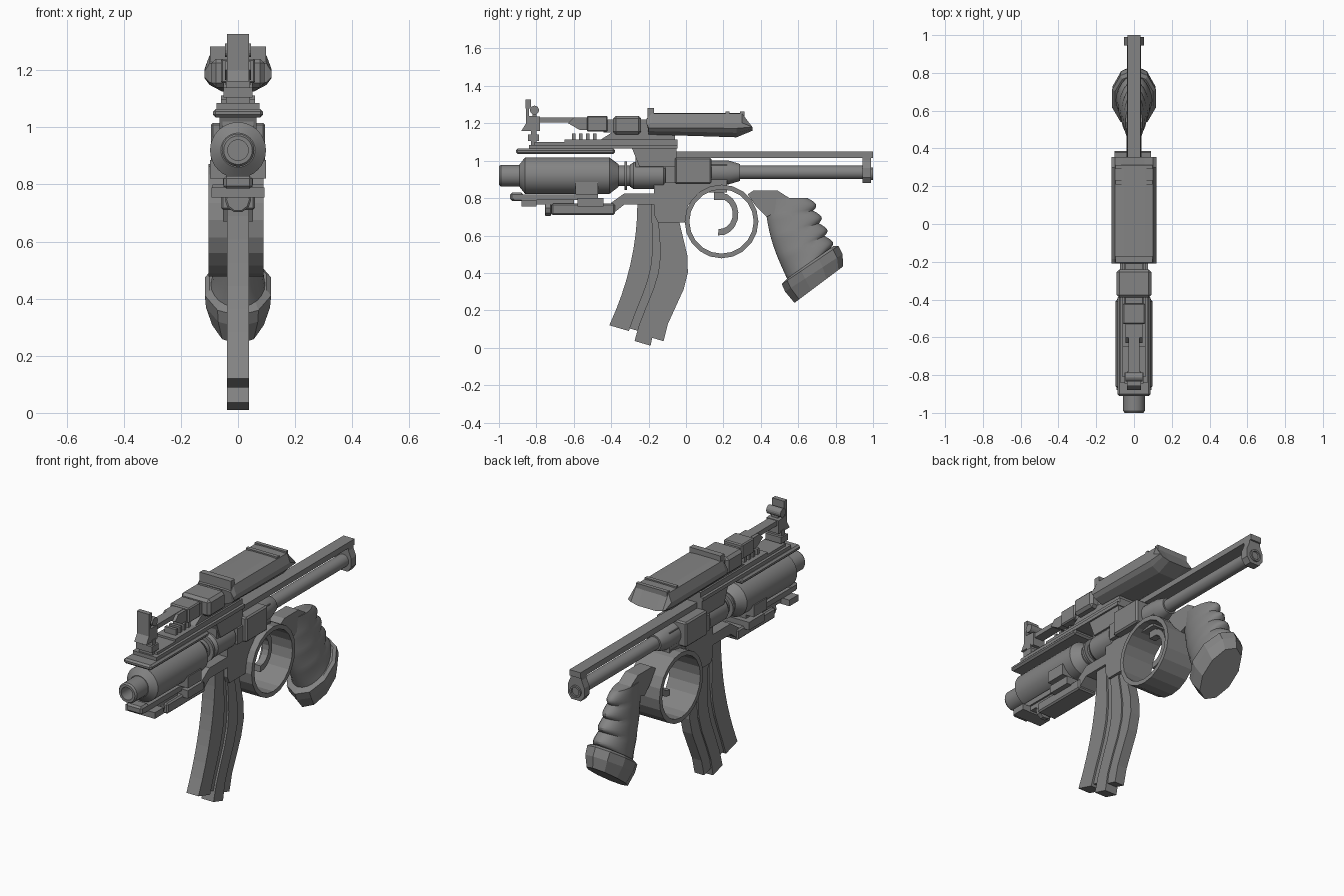
import bpy, bmesh, math
from mathutils import Vector

default_cube = bpy.data.objects.get("Cube")
if default_cube:
    bpy.data.objects.remove(default_cube)

metal = bpy.data.materials.new("gunmetal grey")
metal.use_nodes = True
grey = (.23, .23, .23, 1)
metal.diffuse_color = grey
metal.node_tree.nodes["Principled BSDF"].inputs["Base Color"].default_value = grey


def loft(name, rings, closed=False, smooth=False):
    """Skin a list of equal-length rings; cap the ends unless closed."""
    bm = bmesh.new()
    rows = [[bm.verts.new(point) for point in ring] for ring in rings]
    pairs = list(zip(rows, rows[1:]))
    if closed:
        pairs.append((rows[-1], rows[0]))
    else:
        bm.faces.new(rows[0])
        bm.faces.new(rows[-1])
    for first, second in pairs:
        for i in range(len(first)):
            bm.faces.new((first[i - 1], first[i], second[i], second[i - 1]))
    bmesh.ops.recalc_face_normals(bm, faces=bm.faces)
    mesh = bpy.data.meshes.new(name)
    bm.to_mesh(mesh)
    bm.free()
    mesh.materials.append(metal)
    part = bpy.data.objects.new(name, mesh)
    bpy.context.collection.objects.link(part)
    if smooth:
        bpy.ops.object.select_all(action='DESELECT')
        part.select_set(True)
        bpy.context.view_layer.objects.active = part
        bpy.ops.object.shade_smooth_by_angle(angle=math.radians(32))
    return part


def side(name, half_width, outline):
    """Extrude a (y, z) outline evenly to both sides."""
    return loft(name, [[(x, y, z) for y, z in outline] for x in (-half_width, half_width)])


def box(name, y, z, half_width, bevel=0):
    part = side(name, half_width, [(y[0], z[0]), (y[1], z[0]), (y[1], z[1]), (y[0], z[1])])
    if bevel:
        modifier = part.modifiers.new("Bevel", 'BEVEL')
        modifier.width, modifier.segments = bevel, 1
    return part


def circle(count):
    """Unit circle as (cosine, sine) pairs."""
    angles = [math.tau * i / count for i in range(count)]
    return [(math.cos(a), math.sin(a)) for a in angles]


def lathe(name, height, profile, count=32):
    """Turn a (y, radius) profile around a lengthwise axis."""
    return loft(name, [[(r * c, y, height + r * s) for c, s in circle(count)]
                       for y, r in profile], smooth=True)


def oval(front, back, half_width, count):
    """Oval section spanning two points in the side plane."""
    centre, reach = (front + back) / 2, (back - front) / 2
    return [Vector((half_width * s, 0, 0)) + centre + reach * c for c, s in circle(count)]


def point(y, z):
    return Vector((0, y, z))


# Barrel with hollow muzzle, sleeve and collars
lathe("barrel_muzzle", .92, [(-.9, .036), (-1, .036), (-1, .05), (-.99, .057), (-.88, .057)])
lathe("barrel_sleeve", .92, [(-.89, .06), (-.86, .098), (-.41, .098), (-.36, .06)])
lathe("barrel_neck", .92, [(-.4, .055), (0, .055)])
lathe("barrel_collar", .92, [(-.33, .076), (-.315, .076)])
lathe("barrel_rear", .92, [(-.3, .058), (-.28, .072), (-.12, .072), (-.1, .05)])
box("barrel_side_plate", y=(-.59, -.47), z=(.82, .885), half_width=.098)

# Rear tube, rod and the top bar with its end bracket
lathe("rear_tube", .937, [(.08, .063), (.23, .063), (.29, .045)])
lathe("rear_rod", .937, [(.2, .036), (.97, .036)])
box("top_bar", y=(-.06, 1), z=(1.015, 1.048), half_width=.035)
half_bracket = [(.035, 1.048), (.035, 1), (.052, .96), (.052, .91), (.03, .88)]
bracket = half_bracket + [(-x, z) for x, z in reversed(half_bracket)]
loft("end_bracket", [[(x, y, z) for x, z in bracket] for y in (.945, .99)])
lathe("end_plug", .93, [(.98, .034), (1, .034), (1, .024), (.98, .024)], count=20)

# Receiver
box("receiver_block", y=(-.06, .135), z=(.875, 1.016), half_width=.095, bevel=.008)
box("receiver_core", y=(-.17, .22), z=(.83, .98), half_width=.05)
box("receiver_panel", y=(-.27, -.06), z=(.96, 1.05), half_width=.055)
box("bolt_band", y=(-.11, -.06), z=(.88, .97), half_width=.075)
side("receiver_frame", .052, [(-.17, .71), (-.15, .67), (0, .67), (.01, .76), (.08, .845),
                              (.15, .865), (.22, .88), (-.17, .88)])
side("front_bracket", .052, [(-.4, .71), (-.33, .765), (-.16, .765), (-.16, .825),
                             (-.33, .825), (-.4, .775)])
side("rear_tang", .04, [(.33, .82), (.375, .755), (.43, .7), (.6, .77), (.49, .84), (.36, .84)])

# Wide trigger guard ring
guard_section = [(outer, x) for outer, ends in ((.197, (-.103, .09)), (.172, (.09, -.103)))
                 for x in ends]
loft("trigger_guard", [[(x, .19 + r * c, .675 + r * s) for r, x in guard_section]
                       for c, s in circle(20)], closed=True)

# Curved trigger, tapering to its tip
trigger_rings = []
for step in range(11):
    turn = math.radians(105 - 20 * step)
    trigger_rings.append([(x, .18 + r * math.cos(turn), .715 + 1.15 * r * math.sin(turn))
                          for r, x in ((.1, -.02), (.1, .02), (.07, .02), (.07, -.02))])
loft("trigger", trigger_rings)
box("trigger_root", y=(.15, .2), z=(.79, .86), half_width=.02)


# Curved magazine: bands between its front and rear edges
def magazine_band(name, start, end, half_width, length=1):
    rings = []
    for step in range(9):
        t = length * step / 8
        front = point(-.26 - .15 * t * t, .77 - .65 * t)
        rear = point(-.04 - .08 * t + .09 * math.sin(math.pi * t) ** 2, .77 - .735 * t)
        across = Vector((half_width, 0, 0))
        a, b = front.lerp(rear, start), front.lerp(rear, end)
        rings.append([a - across, a + across, b + across, b - across])
    loft(name, rings)


magazine_band("magazine_front", 0, .36, .038)
magazine_band("magazine_groove", .3, .6, .027, length=.98)
magazine_band("magazine_middle", .5, .78, .038, length=1.06)
magazine_band("magazine_rear", .76, 1, .03)

# Grip with finger swells along its back edge
grip_sections = []
for step in range(25):
    t = step / 24
    bow = math.sin(math.pi * t)
    swell = abs(math.sin(4 * math.pi * t))
    front = point(.42, .8).lerp(point(.54, .37), t) - point(.025 * bow, 0)
    back = point(.65, .8).lerp(point(.77, .53), t) + point(.03 * swell, 0)
    grip_sections.append(oval(front, back, .045 + .05 * t, count=24))
loft("grip", grip_sections, smooth=True)
loft("grip_cap", [oval(point(.54, .37), point(.79, .545), .105, count=10),
                  oval(point(.512, .34), point(.815, .545), .122, count=10),
                  oval(point(.53, .3), point(.837, .5), .118, count=10),
                  oval(point(.58, .24), point(.84, .435), .095, count=10)])

# Rail stack above the barrel
box("rail_lower", y=(-.91, -.38), z=(1.035, 1.065), half_width=.088, bevel=.01)
box("rail_middle", y=(-.84, -.045), z=(1.065, 1.085), half_width=.075)
box("rail_upper", y=(-.81, -.045), z=(1.085, 1.1), half_width=.06)
box("rail_top", y=(-.65, -.045), z=(1.1, 1.112), half_width=.06)
side("sight_mount", .065, [(-.29, 1.07), (-.25, .97), (-.05, .97), (-.05, 1.07)])
side("sight_base", .05, [(-.46, 1.11), (-.06, 1.11), (-.06, 1.155), (-.39, 1.155)])
for tooth in range(4):
    start = -.61 + .038 * tooth
    box("rail_tooth", y=(start, start + .018), z=(1.11, 1.145), half_width=.035)

# Front sight
box("front_sight_post", y=(-.83, -.8), z=(1.08, 1.17), half_width=.042)
box("front_sight_foot", y=(-.845, -.785), z=(1.105, 1.14), half_width=.05)
side("front_sight_arm", .038, [(-.88, 1.16), (-.78, 1.16), (-.78, 1.235), (-.84, 1.24),
                               (-.84, 1.29), (-.855, 1.29), (-.855, 1.2)])
box("front_sight_blade", y=(-.857, -.83), z=(1.28, 1.327), half_width=.038)
side("sight_pin", .045, [(-.81 + .024 * c, 1.27 + .024 * s) for c, s in circle(16)])
box("pin_stem", y=(-.82, -.8), z=(1.22, 1.26), half_width=.02)
box("sight_link", y=(-.8, -.5), z=(1.205, 1.232), half_width=.028)
side("link_step", .045, [(-.63, 1.2), (-.57, 1.165), (-.52, 1.165), (-.52, 1.23), (-.6, 1.23)])
box("sight_clamp", y=(-.53, -.42), z=(1.155, 1.24), half_width=.06, bevel=.006)
box("sight_core", y=(-.44, -.18), z=(1.15, 1.22), half_width=.045)
box("sight_drum", y=(-.39, -.24), z=(1.14, 1.24), half_width=.092, bevel=.015)

# Main sight housing, drawn in towards both sides
housing = [(-.21, 1.225), (-.185, 1.255), (.3, 1.255), (.355, 1.16), (.27, 1.125), (-.2, 1.14)]
layers = [(.055, 1, 1), (.1, .95, .6), (.118, .25, .2)]
layers = [(-x, up, down) for x, up, down in reversed(layers)] + layers
belt = 1.185
loft("sight_housing", [[(x, y, belt + (z - belt) * (up if z > belt else down))
                        for y, z in housing] for x, up, down in layers])
for start, depth, top in ((-.205, .035, 1.283), (.21, .022, 1.262), (.29, .022, 1.262)):
    box("housing_ridge", y=(start, start + depth), z=(1.2, top), half_width=.098)

# Lower accessory under the barrel
box("lower_strip", y=(-.92, -.47), z=(.79, .82), half_width=.05)
box("lower_strip_nose", y=(-.94, -.87), z=(.785, .83), half_width=.05, bevel=.01)
box("lower_cross_plate", y=(-.88, -.8), z=(.755, .79), half_width=.092)
box("lower_spine", y=(-.85, -.6), z=(.765, .8), half_width=.04)
box("lower_side_rail", y=(-.58, -.44), z=(.755, .8), half_width=.09)
lathe("lower_knob", .747, [(-.755, .04), (-.75, .046), (-.725, .046), (-.72, .035)], count=10)
box("lower_housing", y=(-.72, -.38), z=(.71, .77), half_width=.06, bevel=.008)
